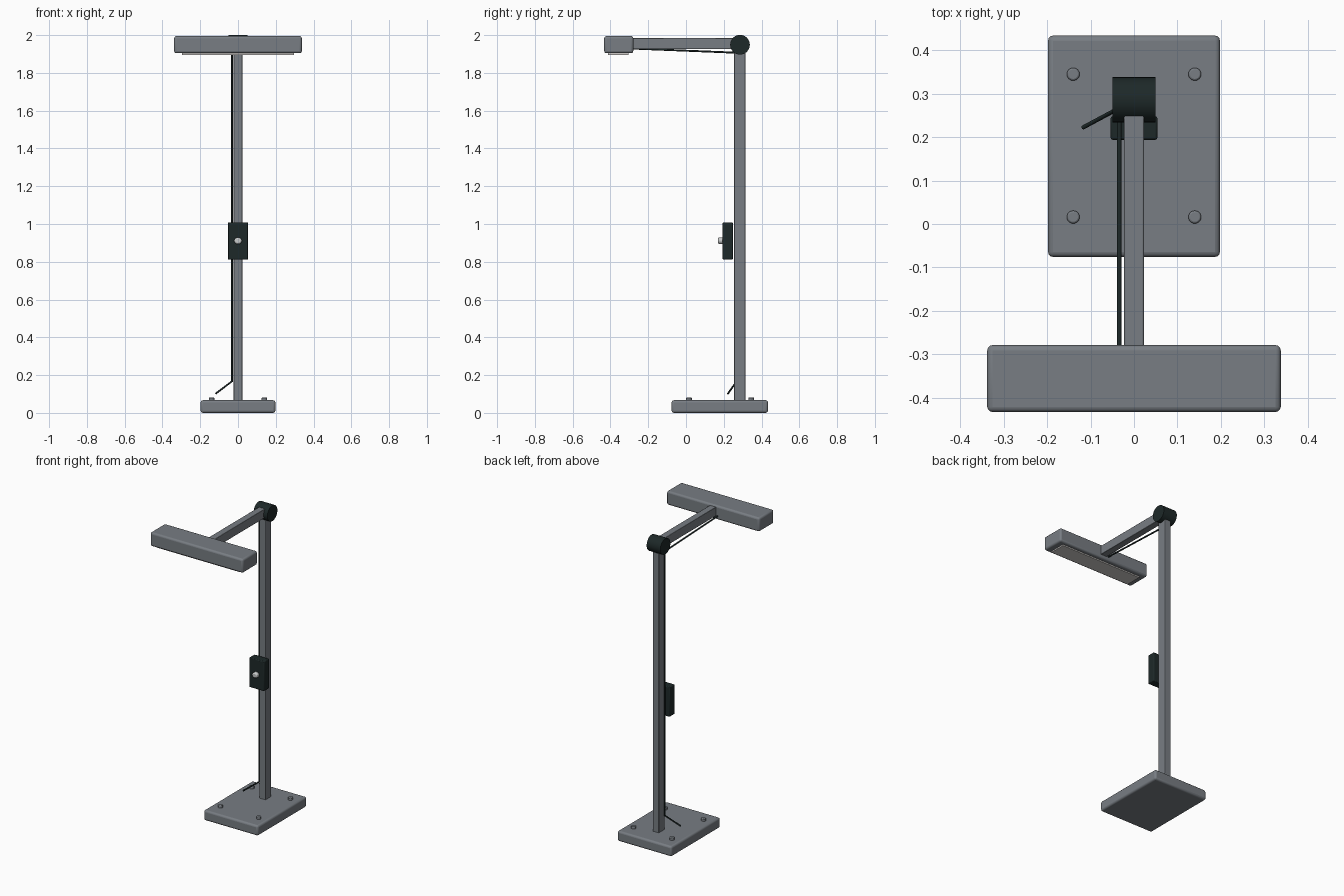
import bpy, math
from mathutils import Vector

if "Cube" in bpy.data.objects:
    bpy.data.objects.remove(bpy.data.objects["Cube"])


def material(name, rgb):
    m = bpy.data.materials.new(name)
    m.diffuse_color = (*rgb, 1)
    m.use_nodes = True
    m.node_tree.nodes["Principled BSDF"].inputs["Base Color"].default_value = m.diffuse_color
    return m


GREY = material("satin grey", (0.188, 0.206, 0.228))
DARK = material("dark green black", (0.0125, 0.0215, 0.0215))
PANEL = material("light panel", (0.62, 0.60, 0.58))
SILVER = material("silver", (0.58, 0.60, 0.60))


def finish(ob, name, mat, bevel=0, segments=2):
    ob.name = name
    ob.data.materials.append(mat)
    if bevel:
        b = ob.modifiers.new("Bevel", 'BEVEL')
        b.width, b.segments, b.limit_method = bevel, segments, 'ANGLE'
    bpy.ops.object.shade_smooth_by_angle(angle=math.radians(35))
    return ob


def box(name, lo, hi, mat, bevel=0, segments=2):
    lo, hi = Vector(lo), Vector(hi)
    bpy.ops.mesh.primitive_cube_add(size=1, location=(lo + hi) / 2)
    ob = bpy.context.object
    ob.scale = hi - lo
    bpy.ops.object.transform_apply(location=False, rotation=False, scale=True)
    return finish(ob, name, mat, bevel, segments)


def cylinder(name, centre, radius, depth, axis, mat, bevel=0, sides=32):
    rot = {'X': (0, math.pi / 2, 0), 'Y': (math.pi / 2, 0, 0), 'Z': (0, 0, 0)}[axis]
    bpy.ops.mesh.primitive_cylinder_add(vertices=sides, radius=radius, depth=depth,
                                        location=centre, rotation=rot)
    return finish(bpy.context.object, name, mat, bevel)


def cable(name, points, radius):
    cu = bpy.data.curves.new(name, 'CURVE')
    cu.dimensions = '3D'
    cu.bevel_depth, cu.bevel_resolution, cu.use_fill_caps = radius, 2, True
    sp = cu.splines.new('POLY')
    sp.points.add(len(points) - 1)
    for p, co in zip(sp.points, points):
        p.co = (*co, 1)
    cu.materials.append(DARK)
    bpy.context.collection.objects.link(bpy.data.objects.new(name, cu))


# base plate and its four bolts
box("base_plate", (-0.198, -0.076, 0), (0.198, 0.434, 0.067), GREY, 0.012, 3)
for x in (-0.14, 0.14):
    for y in (0.016, 0.345):
        cylinder("base_bolt", (x, y, 0.071), 0.0148, 0.022, 'Z', GREY, 0.004, 24)

# upright post, hinge and arm
box("post", (-0.0225, 0.254, 0.06), (0.0225, 0.315, 1.93), GREY, 0.003)
cylinder("hinge", (0, 0.286, 1.949), 0.052, 0.1, 'X', DARK)
box("arm", (-0.0225, -0.29, 1.926), (0.0225, 0.28, 1.985), GREY, 0.003)

# lamp head with light panel underneath
box("lamp_head", (-0.338, -0.433, 1.904), (0.338, -0.279, 1.995), GREY, 0.012, 3)
box("light_panel", (-0.297, -0.413, 1.896), (0.297, -0.305, 1.91), PANEL)

# control box with a wide rounded knob
box("control_box", (-0.054, 0.194, 0.812), (0.054, 0.248, 1.008), DARK, 0.005)
knob = cylinder("control_knob", (0, 0.184, 0.911), 0.018, 0.027, 'Y', SILVER, 0.007, 16)
knob.scale.x = 1.15

# cables: under the arm, and down the post to the base
cable("arm_cable", [(-0.034, -0.285, 1.929), (-0.034, 0.262, 1.907)], 0.005)
cable("post_cable", [(-0.032, 0.268, 1.92), (-0.032, 0.268, 0.167),
                     (-0.118, 0.222, 0.102)], 0.005)
